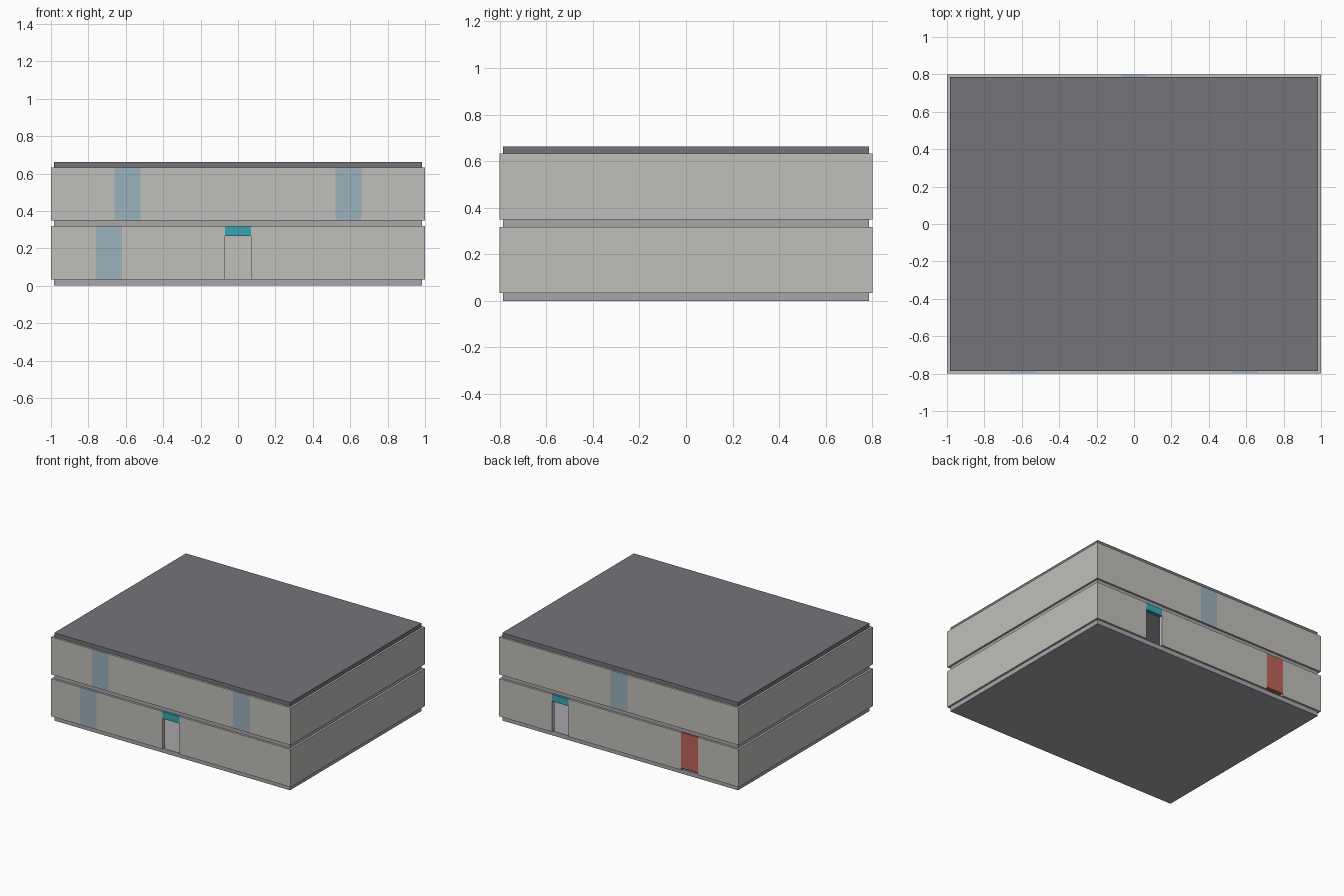
import bpy, bmesh
from mathutils import Matrix, Vector

if "Cube" in bpy.data.objects:
    bpy.data.objects.remove(bpy.data.objects["Cube"])


def material(name, rgb):
    m = bpy.data.materials.new(name)
    m.diffuse_color = (*rgb, 1)
    m.use_nodes = True
    m.node_tree.nodes["Principled BSDF"].inputs["Base Color"].default_value = m.diffuse_color
    return m


WALL = material("warm_grey", (0.53, 0.52, 0.49))
SLAB = material("slab_grey", (0.40, 0.38, 0.41))
ROOF = material("roof_grey", (0.18, 0.175, 0.19))
GLASS = material("pale_blue", (0.33, 0.44, 0.50))
TEAL = material("teal", (0.04, 0.38, 0.44))
RED = material("red", (0.52, 0.13, 0.10))


def box(name, x, y, z, mat):
    lo, hi = (Vector(c) for c in zip(x, y, z))
    bm = bmesh.new()
    bmesh.ops.create_cube(bm, size=1, matrix=Matrix.Translation((lo + hi) / 2)
                          @ Matrix.Diagonal((*(hi - lo), 1)))
    mesh = bpy.data.meshes.new(name)
    bm.to_mesh(mesh)
    bm.free()
    mesh.materials.append(mat)
    bpy.context.collection.objects.link(bpy.data.objects.new(name, mesh))


T = 0.03            # wall thickness
HALF = 0.07         # half width of every opening
LOW, HIGH = (0.034, 0.318), (0.35, 0.632)


# Long wall divided by openings: (centre, infill bottom, colour, name)
def long_wall(name, side, z, openings):
    y = (-0.8, -0.8 + T) if side < 0 else (0.8 - T, 0.8)
    x = -1
    for i, (c, bottom, mat, part) in enumerate(sorted(openings, key=lambda o: o[0])):
        box(f"{name}_panel_{i}", (x, c - HALF), y, z, WALL)
        box(f"{name}_{part}_{i}", (c - HALF, c + HALF), y, (bottom, z[1]), mat)
        x = c + HALF
    box(f"{name}_panel_end", (x, 1), y, z, WALL)


# Floor slabs and roof
for name, z, mat in (("ground_slab", (0, LOW[0]), SLAB),
                     ("upper_slab", (LOW[1], HIGH[0]), SLAB),
                     ("roof", (HIGH[1], 0.662), ROOF)):
    box(name, (-0.985, 0.985), (-0.785, 0.785), z, mat)

# Front and back walls
long_wall("front_lower", -1, LOW, [(-0.69, LOW[0], GLASS, "window"),
                                   (0, 0.265, TEAL, "door_lintel")])
long_wall("front_upper", -1, HIGH, [(-0.59, HIGH[0], GLASS, "window"),
                                    (0.59, HIGH[0], GLASS, "window")])
long_wall("back_lower", 1, LOW, [(-0.59, 0.05, RED, "shutter"),
                                 (0.49, 0.265, TEAL, "door_lintel")])
long_wall("back_upper", 1, HIGH, [(0, HIGH[0], GLASS, "window")])

# Plain side walls
for level, z in (("lower", LOW), ("upper", HIGH)):
    box(f"left_{level}_wall", (-1, -1 + T), (-0.8 + T, 0.8 - T), z, WALL)
    box(f"right_{level}_wall", (1 - T, 1), (-0.8 + T, 0.8 - T), z, WALL)
